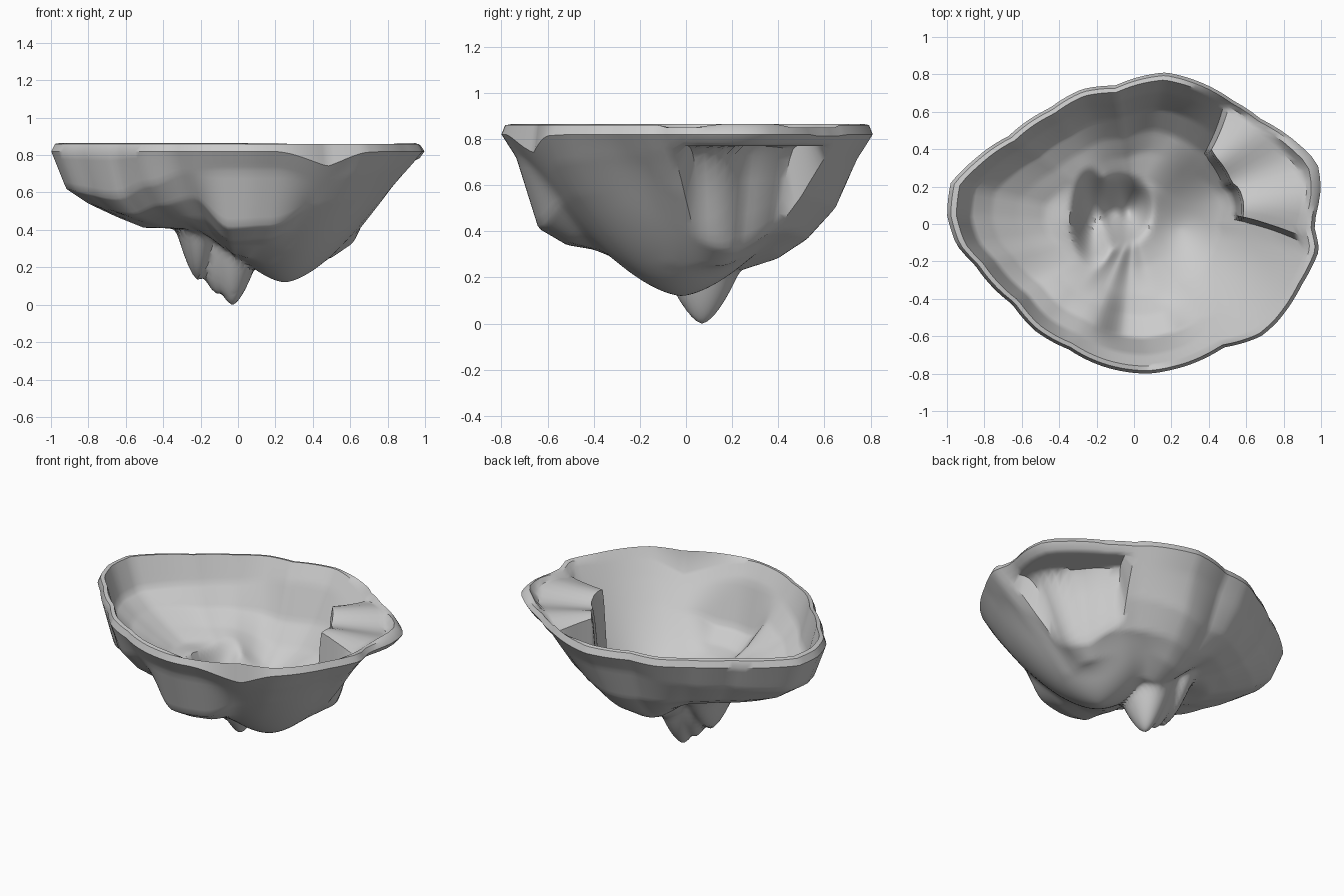
import bpy
import bmesh
import math

cube = bpy.data.objects.get("Cube")
if cube:
    bpy.data.objects.remove(cube)

SEGMENTS = 144
RINGS = 48
STEP = 360 / SEGMENTS
WALL = 0.045
RIM_TOP = 0.86
RIM_INNER = 0.95

# Plan outline of the rim, walked around the bowl
outline_points = [
    (.99, -.14), (.9, -.32), (.76, -.53), (.68, -.6), (.48, -.66), (.2, -.78),
    (.08, -.8), (-.17, -.76), (-.35, -.67), (-.53, -.57), (-.65, -.43),
    (-.85, -.22), (-.95, -.11), (-1, .05), (-.98, .22), (-.86, .34),
    (-.67, .47), (-.45, .62), (-.28, .72), (-.1, .74), (.17, .81),
    (.53, .66), (.68, .56), (.9, .41), (.98, .33), (1, .2), (.96, 0)]

# Underside heights along spokes: angle in degrees, then one height per stop
stops = [0, .3, .5, .65, .8, .92, 1]
spokes = [
    (-152, [.24, .4, .41, .44, .48, .57, .82]),
    (-132, [.24, .36, .41, .46, .53, .64, .82]),
    (-113, [.24, .32, .38, .46, .57, .71, .82]),
    (-94, [.24, .27, .32, .34, .41, .72, .82]),
    (-75, [.24, .25, .32, .35, .42, .72, .82]),
    (-45, [.24, .24, .31, .43, .56, .7, .82]),
    (-15, [.24, .24, .28, .46, .61, .73, .82]),
    (15, [.24, .23, .25, .35, .5, .71, .82]),
    (50, [.24, .25, .34, .4, .55, .71, .82]),
    (90, [.24, .23, .28, .36, .49, .72, .82]),
    (135, [.24, .36, .42, .46, .53, .66, .82]),
    (178, [.24, .42, .41, .47, .54, .62, .82])]

# Hanging lobes: centre x, centre y, lowest z, radius x, radius y, depth
lobes = [
    (-.03, .07, 0, .12, .15, .2),
    (-.11, .06, .06, .12, .14, .2),
    (-.21, .03, .13, .1, .2, .2),
    (.25, -.02, .12, .2, .22, .1)]

# Overhanging shelf: first and last spoke, and where it starts on each spoke
SHELF_FROM, SHELF_TO = 5, 42.5
shelf_start = [(-180, .7), (-30, .7), (5, .57), (23, .54), (43, .64),
               (70, .7), (180, .7)]
# Length of the slope below the shelf, gentle at its front and steep behind
undercut = [(-180, .35), (5, .35), (20, .13), (180, .13)]
# How far the spokes swing at the rim, so they follow the shelf edges
swing = [(-180, 0), (-60, 0), (5, -10), (42.5, 8.5), (100, 0), (180, 0)]


def smoothstep(t):
    t = min(max(t, 0), 1)
    return t * t * (3 - 2 * t)


def smooth_min(a, b, blend):
    h = max(blend - abs(a - b), 0) / blend
    return min(a, b) - h * h * blend / 4


def interpolate(table, value, ease=False):
    """Value of a sorted (key, value) table between its two nearest keys."""
    for (a, va), (b, vb) in zip(table, table[1:]):
        if a <= value <= b:
            t = (value - a) / (b - a)
            t = smoothstep(t) if ease else t
            return va + (vb - va) * t
    return table[-1][1]


def wrap(table):
    """Repeat a table of angles on both sides so it closes on itself."""
    table = sorted(table)
    before = [(a - 360, v) for a, v in table]
    after = [(a + 360, v) for a, v in table]
    return before + table + after


outline = wrap([(math.degrees(math.atan2(y, x)), math.hypot(x, y))
                for x, y in outline_points])
spoke_tables = [wrap([(angle, heights[i]) for angle, heights in spokes])
                for i in range(len(stops))]


def underside(angle, s, x, y, blend):
    """Height of the lumpy underside, without the shelf."""
    profile = [(stop, interpolate(table, angle, True))
               for stop, table in zip(stops, spoke_tables)]
    z = interpolate(profile, s)
    for cx, cy, low, rx, ry, depth in lobes:
        d = ((x - cx) / rx) ** 2 + ((y - cy) / ry) ** 2
        z = smooth_min(z, low + depth * d ** .8, blend)
    return z


def shelf_amount(spoke, s, margin, width):
    """One on the shelf, zero off it, pulled in by a margin of spokes."""
    inside = min(spoke - SHELF_FROM, SHELF_TO - spoke) / STEP + 1 - margin
    start = interpolate(shelf_start, spoke) + margin * WALL
    return smoothstep(inside) * smoothstep((s - start) / width)


def outer_height(spoke, angle, s, x, y):
    z = underside(angle, s, x, y, .04)
    width = interpolate(undercut, spoke)
    return z + (max(z, .77) - z) * shelf_amount(spoke, s, 1, width)


def inner_height(spoke, angle, s, x, y):
    z = underside(angle, s, x, y, .08) + WALL
    top = .82 + .02 * math.sin(math.radians(angle) * 12)
    return z + (max(z, top) - z) * shelf_amount(spoke, s, 0, .06)


def rim_height(spoke, angle, s, x, y):
    return RIM_TOP - .01 * shelf_amount(spoke, s, 0, WALL)


def make_ring(bm, u, scale, height):
    """One closed ring of vertices; u runs from the centre to the rim."""
    ring = []
    for i in range(SEGMENTS):
        spoke = STEP * i - 180
        start = interpolate(shelf_start, spoke)
        s = interpolate([(0, 0), (.6, start), (.72, start + .08), (1, 1)], u)
        reach = max(s - start, 0) / (1 - start)
        angle = spoke + interpolate(swing, spoke) * reach
        radius = interpolate(outline, angle) * s * scale
        x = radius * math.cos(math.radians(angle))
        y = radius * math.sin(math.radians(angle))
        ring.append(bm.verts.new((x, y, height(spoke, angle, s, x, y))))
    return ring


# Stone bowl: underside, rim band and hollow as one closed skin
bm = bmesh.new()
fractions = [k / RINGS for k in range(1, RINGS + 1)]
rings = [make_ring(bm, u, 1, outer_height) for u in fractions]
rings.append(make_ring(bm, 1, .98, rim_height))
rings += [make_ring(bm, u, RIM_INNER, inner_height)
          for u in reversed(fractions)]

for lower, upper in zip(rings, rings[1:]):
    for i in range(SEGMENTS):
        j = (i + 1) % SEGMENTS
        bm.faces.new((lower[i], lower[j], upper[j], upper[i]))

for ring, height in ((rings[0], outer_height), (rings[-1], inner_height)):
    centre = bm.verts.new((0, 0, height(0, 0, 0, 0, 0)))
    for i in range(SEGMENTS):
        bm.faces.new((ring[i], ring[(i + 1) % SEGMENTS], centre))

bmesh.ops.recalc_face_normals(bm, faces=bm.faces)
mesh = bpy.data.meshes.new("stone_bowl")
bm.to_mesh(mesh)
bm.free()

bowl = bpy.data.objects.new("stone_bowl", mesh)
bpy.context.collection.objects.link(bowl)

# Plain grey stone
stone = bpy.data.materials.new("grey_stone")
stone.use_nodes = True
grey = (.6, .6, .6, 1)
stone.diffuse_color = grey
stone.node_tree.nodes["Principled BSDF"].inputs["Base Color"].default_value = grey
mesh.materials.append(stone)

bpy.ops.object.select_all(action="DESELECT")
bowl.select_set(True)
bpy.context.view_layer.objects.active = bowl
bpy.ops.object.shade_smooth_by_angle(angle=math.radians(40))
